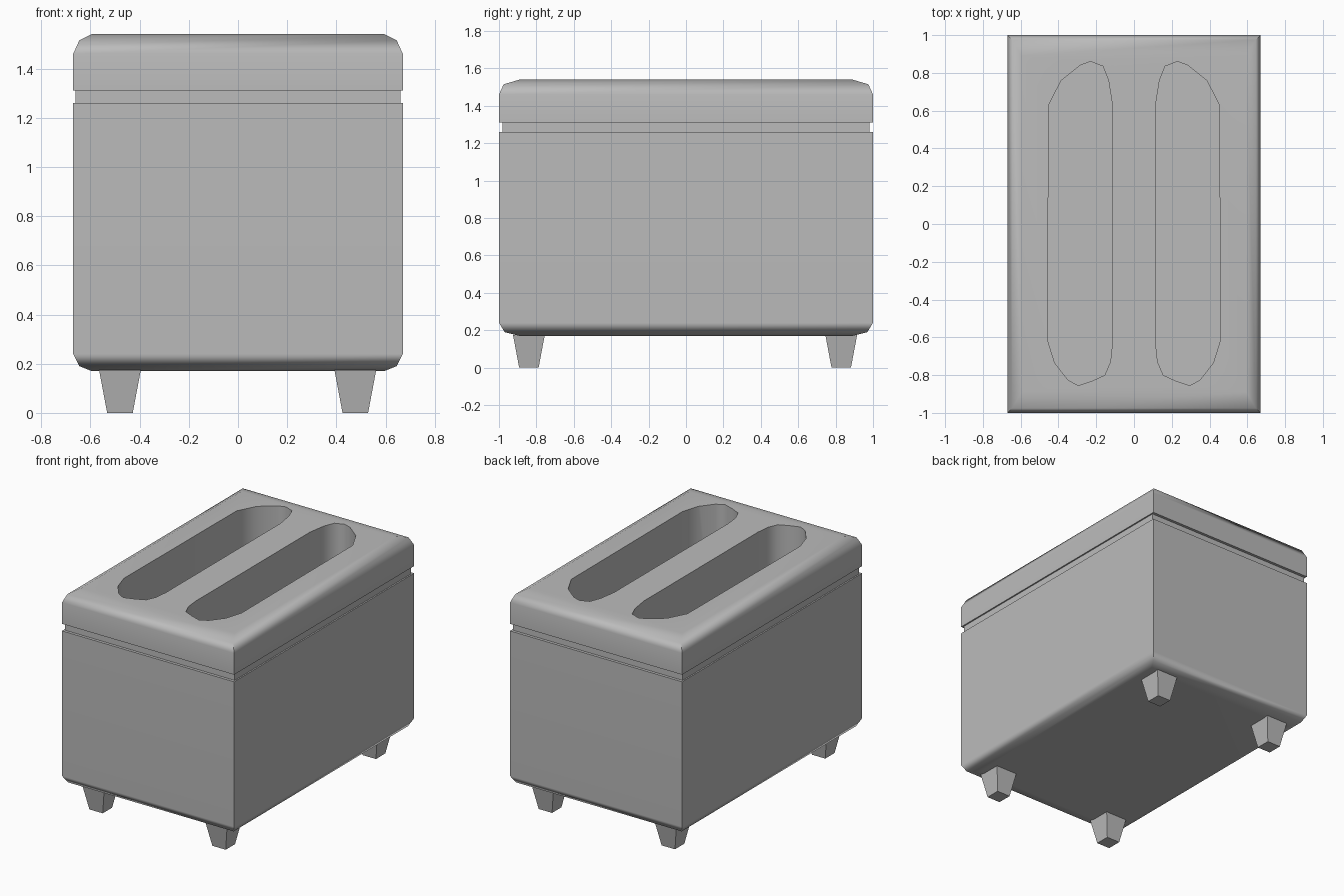
import bpy
import bmesh

cube = bpy.data.objects.get("Cube")
if cube:
    bpy.data.objects.remove(cube, do_unlink=True)

grey = bpy.data.materials.new("plain_grey")
grey.use_nodes = True
tone = (0.5, 0.5, 0.5, 1)
grey.diffuse_color = tone
grey.node_tree.nodes["Principled BSDF"].inputs["Base Color"].default_value = tone


def loft(name, rings):
    """Skin a stack of equal-length point rings and cap both ends."""
    bm = bmesh.new()
    rows = [[bm.verts.new(p) for p in ring] for ring in rings]
    n = len(rows[0])
    for low, high in zip(rows, rows[1:]):
        for i in range(n):
            j = (i + 1) % n
            bm.faces.new((low[i], low[j], high[j], high[i]))
    bm.faces.new(rows[0][::-1])
    bm.faces.new(rows[-1])
    bmesh.ops.recalc_face_normals(bm, faces=bm.faces)
    mesh = bpy.data.meshes.new(name)
    bm.to_mesh(mesh)
    bm.free()
    mesh.materials.append(grey)
    obj = bpy.data.objects.new(name, mesh)
    bpy.context.scene.collection.objects.link(obj)
    return obj


def rect(hx, hy, z, cx=0, cy=0):
    return [(cx + sx * hx, cy + sy * hy, z)
            for sx, sy in ((-1, -1), (1, -1), (1, 1), (-1, 1))]


# Body: half width, half length and height at each level, with a groove
profile = [(0.595, 0.89, 0.17), (0.645, 0.97, 0.19), (0.67, 1.0, 0.24),
           (0.67, 1.0, 1.26), (0.66, 0.98, 1.26), (0.66, 0.98, 1.31),
           (0.67, 1.0, 1.31), (0.67, 1.0, 1.46), (0.645, 0.975, 1.515),
           (0.595, 0.89, 1.54)]
body = loft("body", [rect(*level) for level in profile])

# Two long bread slots cut into the top
slot = [(0.23, 0.86), (0.165, 0.835), (0.135, 0.76), (0.115, 0.635),
        (0.115, -0.635), (0.125, -0.73), (0.155, -0.8), (0.22, -0.83),
        (0.295, -0.855), (0.35, -0.825), (0.42, -0.735), (0.457, -0.615),
        (0.452, 0.63), (0.385, 0.76), (0.285, 0.84)]
bpy.context.view_layer.objects.active = body
for side in (-1, 1):
    cutter = loft("slot_cutter", [[(side * x, y, z) for x, y in slot]
                                  for z in (0.45, 1.7)])
    cutter.hide_render = True
    cut = body.modifiers.new("slot", "BOOLEAN")
    cut.operation = "DIFFERENCE"
    cut.solver = "EXACT"
    cut.object = cutter
    bpy.ops.object.modifier_apply(modifier=cut.name)
    bpy.data.objects.remove(cutter, do_unlink=True)

# Soft bevels, crisp corners and slot rims
for obj in bpy.context.selected_objects:
    obj.select_set(False)
body.select_set(True)
bpy.ops.object.shade_smooth_by_angle(angle=0.9)
soften = body.modifiers.new("soften", "WEIGHTED_NORMAL")
soften.keep_sharp = True

# Four tapered square feet
for end, cy in (("front", -0.84), ("back", 0.83)):
    for side, cx in (("left", 0.477), ("right", -0.48)):
        loft(f"{end}_{side}_foot", [rect(0.052, 0.052, 0, cx, cy),
                                    rect(0.085, 0.085, 0.175, cx, cy)])
